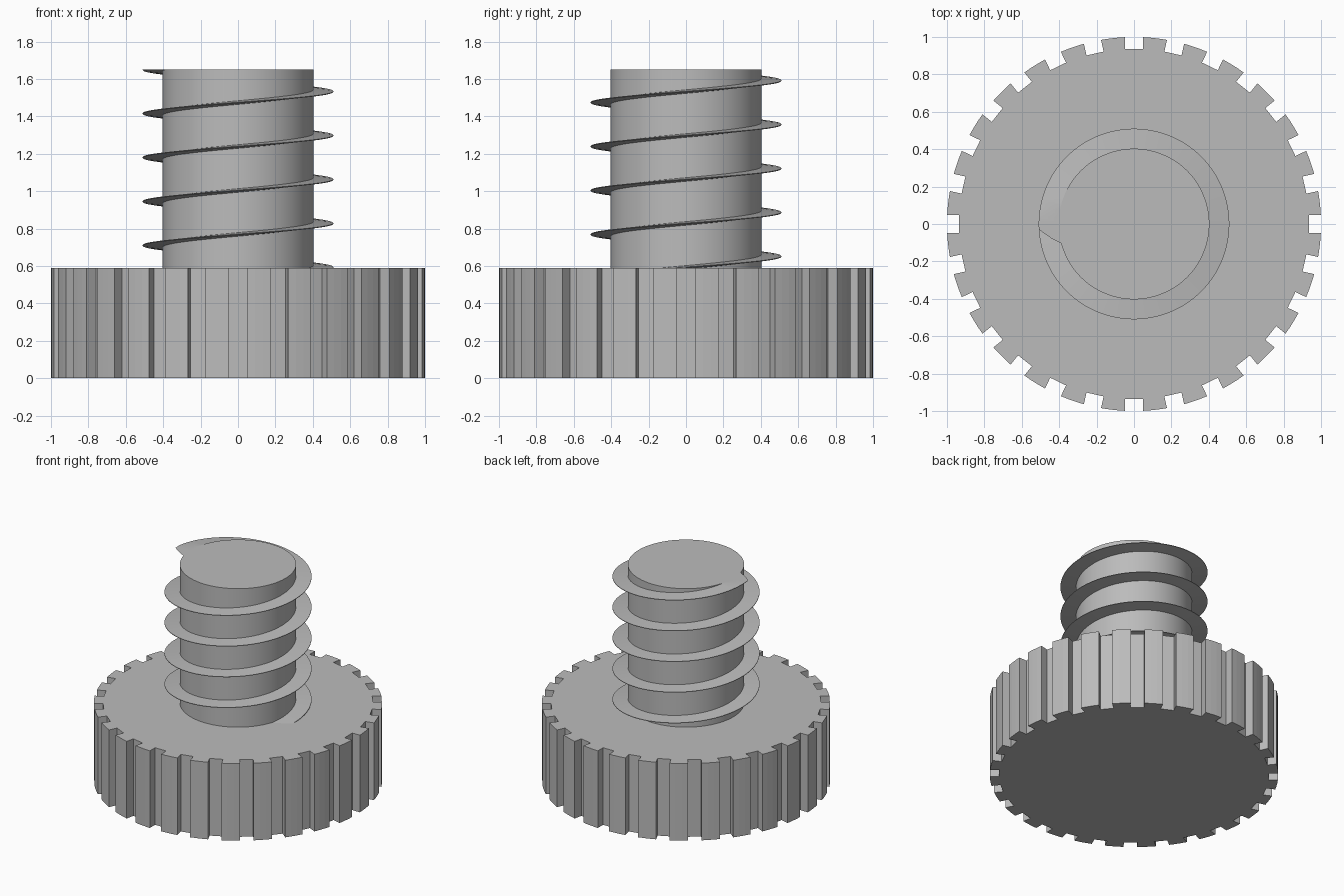
import bpy
import bmesh
from math import sin, cos, asin, pi, radians

cube = bpy.data.objects.get("Cube")
if cube:
    bpy.data.objects.remove(cube, do_unlink=True)

HEAD_TOP, TOP = 0.59, 1.65
SHAFT_R, THREAD_R, PITCH = 0.403, 0.51, 0.235

grey = bpy.data.materials.new("plain grey")
grey.use_nodes = True
grey.diffuse_color = (0.5, 0.5, 0.5, 1)
grey.node_tree.nodes["Principled BSDF"].inputs["Base Color"].default_value = (0.5, 0.5, 0.5, 1)


def finish(name, bm, smooth_angle=None):
    bmesh.ops.recalc_face_normals(bm, faces=bm.faces)
    mesh = bpy.data.meshes.new(name)
    bm.to_mesh(mesh)
    bm.free()
    mesh.materials.append(grey)
    if smooth_angle:
        mesh.shade_smooth()
        mesh.set_sharp_from_angle(angle=radians(smooth_angle))
    obj = bpy.data.objects.new(name, mesh)
    bpy.context.collection.objects.link(obj)
    return obj


def extrude_outline(name, points, z0, z1, smooth_angle=None):
    bm = bmesh.new()
    base = bm.faces.new([bm.verts.new((x, y, z0)) for x, y in points])
    out = bmesh.ops.extrude_face_region(bm, geom=[base], use_keep_orig=True)
    moved = [v for v in out["geom"] if isinstance(v, bmesh.types.BMVert)]
    bmesh.ops.translate(bm, verts=moved, vec=(0, 0, z1 - z0))
    return finish(name, bm, smooth_angle)


# Knurled head: parallel-sided notches between short arcs
NOTCHES, HALF_W, FLOOR, ARC = 28, 0.047, 0.935, 3
outline = []
step = 2 * pi / NOTCHES
edge = asin(HALF_W)
for i in range(NOTCHES):
    a = i * step
    for side in (-HALF_W, HALF_W):
        outline.append((FLOOR * cos(a) - side * sin(a), FLOOR * sin(a) + side * cos(a)))
    for k in range(ARC + 1):
        t = a + edge + (step - 2 * edge) * k / ARC
        outline.append((cos(t), sin(t)))
extrude_outline("knurled_head", outline, 0, HEAD_TOP)

# Plain round shaft
circle = [(SHAFT_R * cos(2 * pi * i / 96), SHAFT_R * sin(2 * pi * i / 96)) for i in range(96)]
extrude_outline("shaft", circle, HEAD_TOP - 0.02, TOP, 30)

# Thin tapered helical thread, trimmed flush with the shaft top
bm = bmesh.new()
profile = [(SHAFT_R - 0.004, -0.01), (THREAD_R, -0.002), (THREAD_R, 0.002), (SHAFT_R - 0.004, 0.01)]
start, end = -100, 180 + 4 * 360 + 30
rings = []
for d in range(start, end + 1, 5):
    a = radians(d)
    z = TOP + PITCH * (d - 180 - 4 * 360) / 360
    rings.append([bm.verts.new((r * cos(a), r * sin(a), z + h)) for r, h in profile])
for lower, upper in zip(rings, rings[1:]):
    for j in range(4):
        k = (j + 1) % 4
        bm.faces.new((lower[j], lower[k], upper[k], upper[j]))
bm.faces.new(rings[0])
bm.faces.new(rings[-1])
bmesh.ops.recalc_face_normals(bm, faces=bm.faces)
cut = bmesh.ops.bisect_plane(bm, geom=bm.verts[:] + bm.edges[:] + bm.faces[:],
                             plane_co=(0, 0, TOP), plane_no=(0, 0, 1), clear_outer=True)
rim = [e for e in bm.edges if e.is_boundary]
bmesh.ops.triangle_fill(bm, edges=rim, use_beauty=True)
finish("screw_thread", bm, 30)
